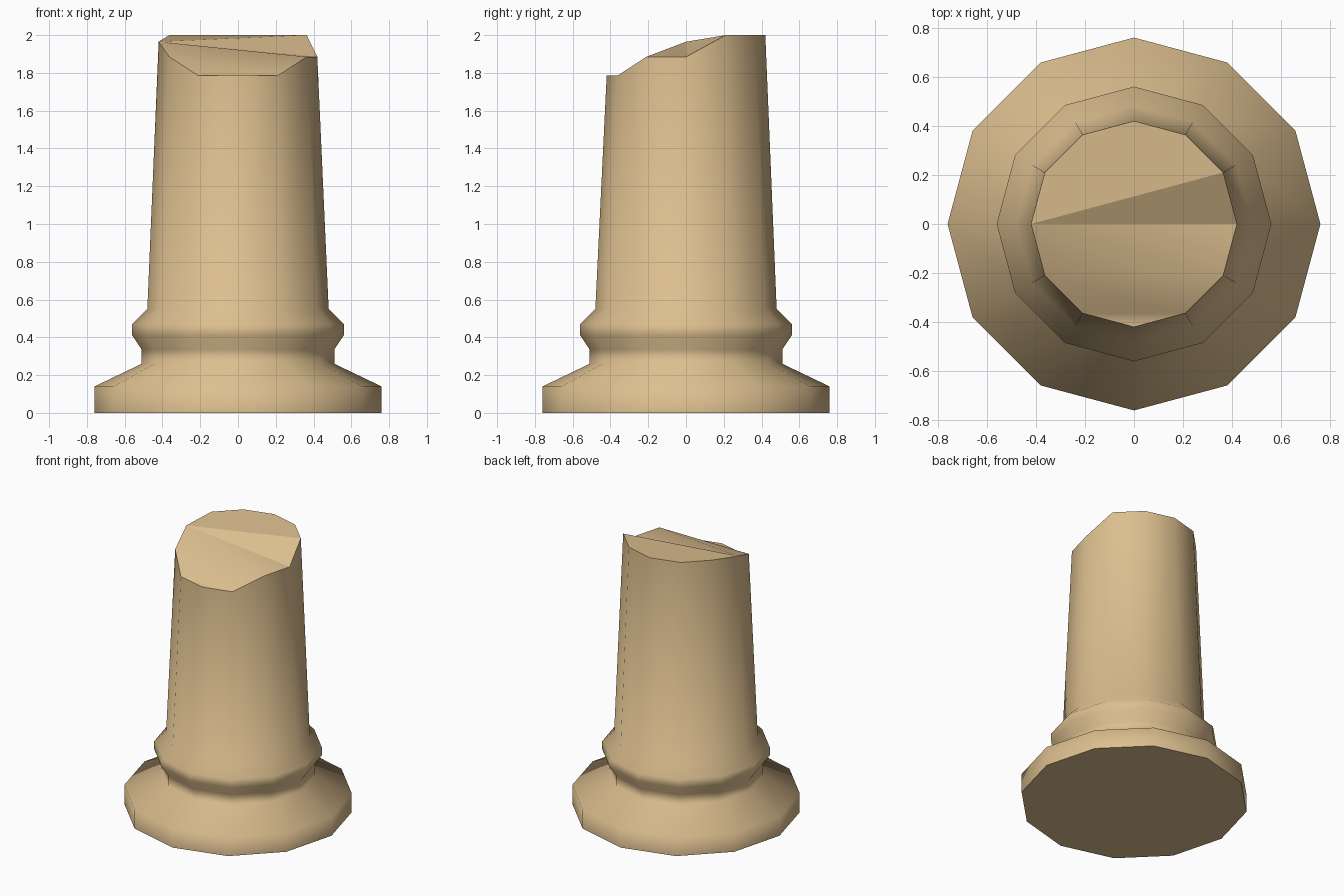
import bpy, bmesh, math

if "Cube" in bpy.data.objects:
    bpy.data.objects.remove(bpy.data.objects["Cube"])

SIDES = 12
# lathe profile (radius, height) of plinth, neck ring and shaft foot
PROFILE = [(0.76, 0.0), (0.76, 0.14), (0.51, 0.26), (0.51, 0.335),
           (0.56, 0.41), (0.56, 0.47), (0.48, 0.55)]
# broken top: height of each rim corner, every 30 degrees from +x
RIM = [1.885, 2.0, 2.0, 2.0, 2.0, 2.0, 1.965, 1.885, 1.785, 1.785, 1.785, 1.885]
TOP_RADIUS = 0.42

stone = bpy.data.materials.new("sandstone")
stone.diffuse_color = (0.72, 0.52, 0.275, 1)
stone.use_nodes = True
stone.node_tree.nodes["Principled BSDF"].inputs["Base Color"].default_value = stone.diffuse_color

bm = bmesh.new()


def corner(i, r, z):
    a = 2 * math.pi * i / SIDES
    return bm.verts.new((r * math.cos(a), r * math.sin(a), z))


# rings of the column, the last one following the broken rim
rings = [[corner(i, r, z) for i in range(SIDES)] for r, z in PROFILE]
rings.append([corner(i, TOP_RADIUS, RIM[i]) for i in range(SIDES)])
for low, high in zip(rings, rings[1:]):
    for i in range(SIDES):
        j = (i + 1) % SIDES
        bm.faces.new((low[i], low[j], high[j], high[i]))

# underside
bm.faces.new(rings[0][::-1])

# facets of the broken top
top = rings[-1]
for ids in ((6, 1, 2, 3, 4, 5), (6, 0, 1), (6, 11, 0), (6, 7, 11),
            (7, 8, 10, 11), (8, 9, 10)):
    bm.faces.new([top[i] for i in ids])

# smooth sides, crisp top and bottom rims
for f in bm.faces:
    f.smooth = True
for ring in (rings[0], top):
    for i in range(SIDES):
        bm.edges.get((ring[i], ring[(i + 1) % SIDES])).smooth = False
for i in (0, 1):
    bm.edges.get((top[6], top[i])).smooth = False
bmesh.ops.recalc_face_normals(bm, faces=bm.faces[:])

mesh = bpy.data.meshes.new("broken_column")
bm.to_mesh(mesh)
bm.free()
mesh.materials.append(stone)
column = bpy.data.objects.new("broken_column", mesh)
bpy.context.collection.objects.link(column)
